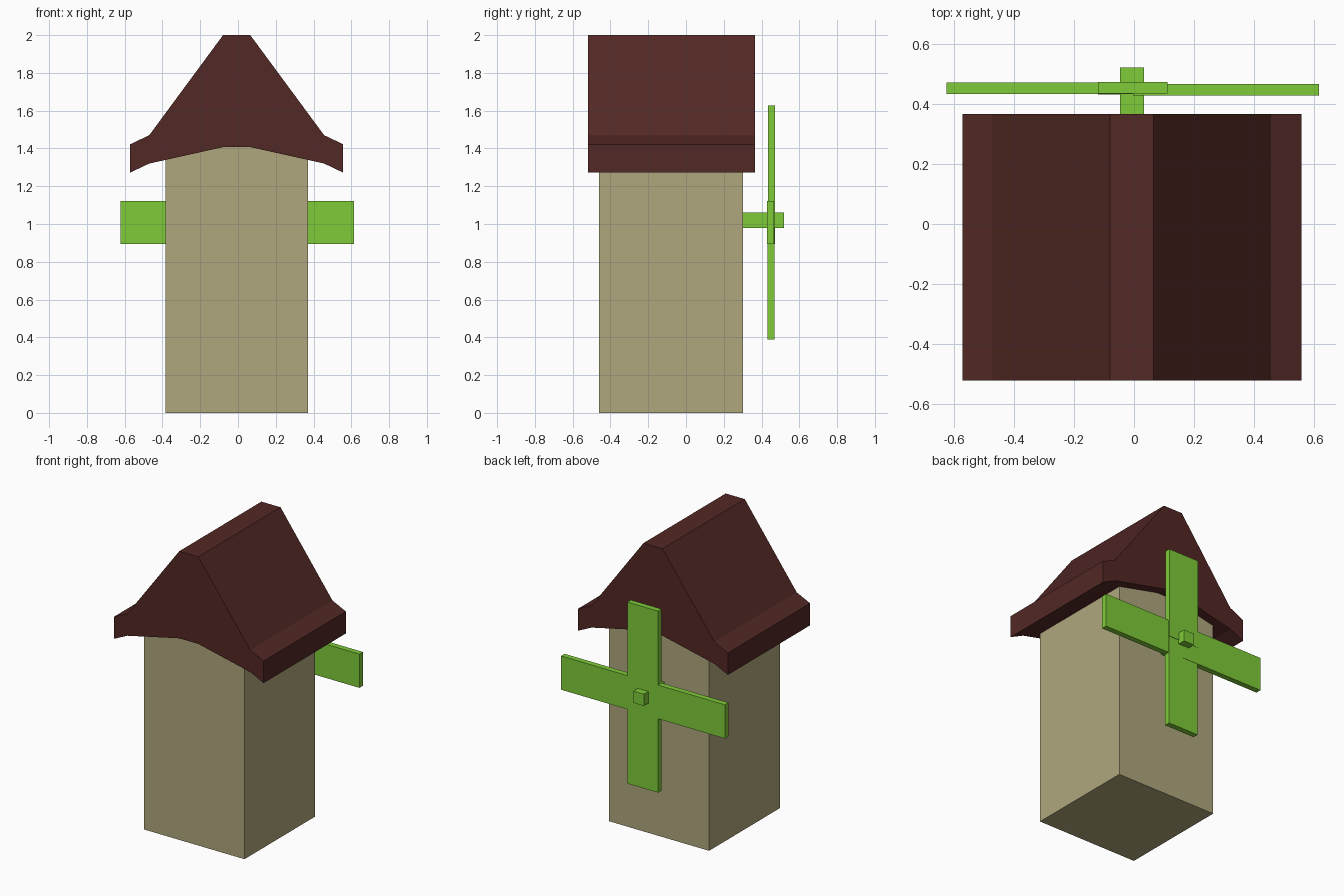
import bpy, bmesh
from math import radians
from mathutils import Matrix, Vector

if "Cube" in bpy.data.objects:
    bpy.data.objects.remove(bpy.data.objects["Cube"])


def material(name, rgb):
    m = bpy.data.materials.new(name)
    m.diffuse_color = (*rgb, 1.0)
    m.use_nodes = True
    m.node_tree.nodes["Principled BSDF"].inputs["Base Color"].default_value = m.diffuse_color
    return m


def finish(name, bm, mat):
    bmesh.ops.recalc_face_normals(bm, faces=bm.faces)
    me = bpy.data.meshes.new(name)
    bm.to_mesh(me)
    bm.free()
    me.materials.append(mat)
    ob = bpy.data.objects.new(name, me)
    bpy.context.collection.objects.link(ob)
    return ob


def box(name, lo, hi, mat, turn=None):
    lo, hi = Vector(lo), Vector(hi)
    bm = bmesh.new()
    bmesh.ops.create_cube(bm, size=1.0)
    bmesh.ops.scale(bm, vec=hi - lo, verts=bm.verts)
    bmesh.ops.translate(bm, vec=(lo + hi) / 2, verts=bm.verts)
    if turn:
        bmesh.ops.transform(bm, matrix=turn, verts=bm.verts)
    return finish(name, bm, mat)


def prism(name, profile, y0, y1, mat):
    bm = bmesh.new()
    face = bm.faces.new([bm.verts.new((x, y0, z)) for x, z in profile])
    ext = bmesh.ops.extrude_face_region(bm, geom=[face], use_keep_orig=True)
    moved = [v for v in ext["geom"] if isinstance(v, bmesh.types.BMVert)]
    bmesh.ops.translate(bm, vec=(0, y1 - y0, 0), verts=moved)
    return finish(name, bm, mat)


stone = material("stone", (0.43, 0.39, 0.205))
brown = material("roof_brown", (0.084, 0.021, 0.018))
green = material("sail_green", (0.21, 0.60, 0.04))
CX = -0.007

# Tower, its top buried in the roof
box("tower", (-0.385, -0.46, 0), (0.371, 0.301, 1.44), stone)

# Roof: flared gable profile mirrored about the ridge
half = [(0.072, 1.407), (0.463, 1.32), (0.564, 1.272),
        (0.564, 1.422), (0.463, 1.47), (0.072, 2.0)]
profile = [(CX + x, z) for x, z in half] + [(CX - x, z) for x, z in reversed(half)]
prism("roof", profile, -0.52, 0.365, brown)

# Sail axle
box("axle", (CX - 0.04, 0.28, 0.98), (CX + 0.04, 0.52, 1.06), green)

# Four sails around the axle, at slightly staggered depths
centre = Matrix.Translation((CX + 0.003, 0, 1.008))
sails = [("right", 90, 0.428), ("top", 0, 0.434), ("left", -90, 0.433), ("bottom", 180, 0.431)]
for side, angle, y in sails:
    turn = centre @ Matrix.Rotation(radians(angle), 4, 'Y')
    box(side + "_sail", (-0.115, y, 0), (0.115, y + 0.038, 0.619), green, turn)
